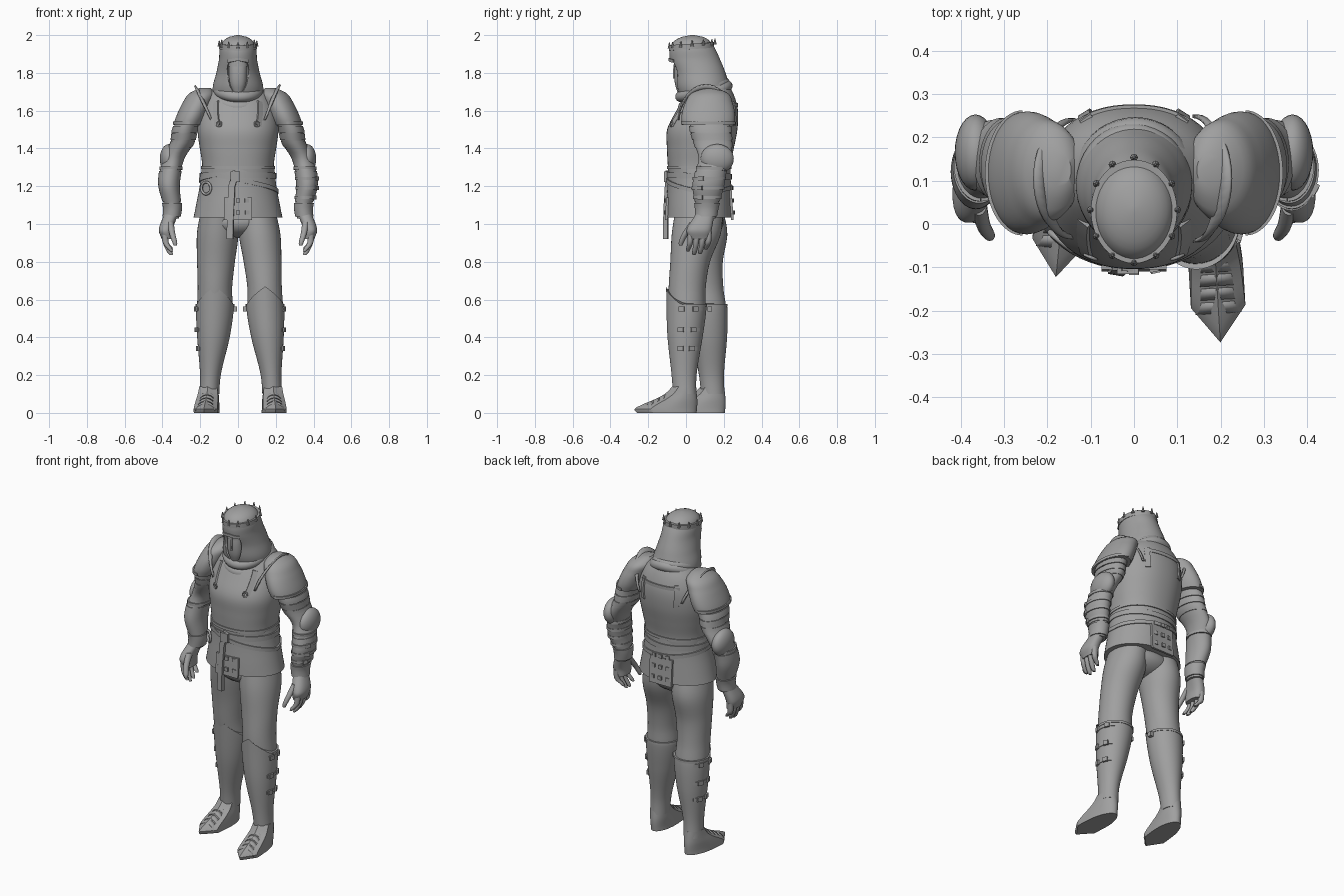
import bpy
from math import sin, cos, pi, radians, asin
from mathutils import Vector

cube = bpy.data.objects.get("Cube")
if cube:
    bpy.data.objects.remove(cube)

GREY = (0.35, 0.35, 0.35, 1)
steel = bpy.data.materials.new("steel_grey")
steel.use_nodes = True
steel.diffuse_color = GREY
steel.node_tree.nodes["Principled BSDF"].inputs["Base Color"].default_value = GREY


def finish(obj, name):
    obj.name = name
    obj.data.materials.append(steel)
    bpy.ops.object.select_all(action="DESELECT")
    obj.select_set(True)
    bpy.context.view_layer.objects.active = obj
    bpy.ops.object.shade_smooth_by_angle(angle=radians(40))
    return obj


def make(name, verts, faces):
    mesh = bpy.data.meshes.new(name)
    mesh.from_pydata(verts, [], faces)
    mesh.update()
    obj = bpy.data.objects.new(name, mesh)
    bpy.context.collection.objects.link(obj)
    return finish(obj, name)


def sample(prof, z):
    """Smoothly interpolate a profile of (z, x, y, half width, half depth)."""
    z = min(max(z, prof[0][0]), prof[-1][0])
    i = 0
    while i < len(prof) - 2 and z > prof[i + 1][0]:
        i += 1

    def slope(k, c):
        a, b = prof[max(k - 1, 0)], prof[min(k + 1, len(prof) - 1)]
        return (b[c] - a[c]) / (b[0] - a[0])
    p, q = prof[i], prof[i + 1]
    h = q[0] - p[0]
    t = (z - p[0]) / h
    e = t * t * (3 - 2 * t)
    return [p[c] * (1 - e) + q[c] * e + h * t * (1 - t) * ((1 - t) * slope(i, c) - t * slope(i + 1, c))
            for c in range(1, 5)]


def on(prof, ang, z, grow=0.0, power=2.0):
    """Point on a profile's surface; angle zero faces the front."""
    x, y, rx, ry = sample(prof, z)
    s, c = sin(ang), cos(ang)
    bend = (abs(s) ** power + abs(c) ** power) ** (-1 / power)
    return Vector((x + (rx + grow) * s * bend, y - (ry + grow) * c * bend, z))


def shell(name, prof, z0, z1, grow=0.0, n=40, rows=16, power=2.0, warp=None):
    verts = []
    for i in range(rows + 1):
        t = i / rows
        for j in range(n):
            a = 2 * pi * j / n
            p = on(prof, a, z0 + (z1 - z0) * t, grow, power)
            verts.append(warp(p, t, a) if warp else p)
    faces = [(i * n + j, i * n + (j + 1) % n, (i + 1) * n + (j + 1) % n, (i + 1) * n + j)
             for i in range(rows) for j in range(n)]
    faces += [tuple(reversed(range(n))), tuple(range(rows * n, rows * n + n))]
    return make(name, verts, faces)


def ribbon(name, prof, path, width, grow=0.008, steps=24, power=2.0):
    """Flat strap laid over a profile along a path of (degrees, height)."""
    def spot(t, g):
        u = min(max(t, 0), 1) * (len(path) - 1)
        k = min(int(u), len(path) - 2)
        (a0, h0), (a1, h1) = path[k], path[k + 1]
        f = u - k
        return on(prof, radians(a0 + (a1 - a0) * f), h0 + (h1 - h0) * f, g, power)
    verts, faces = [], []
    for i in range(steps + 1):
        t = i / steps
        low, high = spot(t, -0.01), spot(t, grow)
        along = spot(t + 0.01, grow) - spot(t - 0.01, grow)
        side = along.cross(high - low).normalized() * width / 2
        verts += [low - side, low + side, high + side, high - side]
    for i in range(steps):
        for j in range(4):
            k = (j + 1) % 4
            faces.append((4 * i + j, 4 * i + k, 4 * i + 4 + k, 4 * i + 4 + j))
    end = 4 * steps
    return make(name, verts, faces + [(3, 2, 1, 0), (end, end + 1, end + 2, end + 3)])


def sheet(name, edge_a, edge_b, thick=0.008):
    m = len(edge_a)
    obj = make(name, edge_a + edge_b, [(i, i + 1, m + i + 1, m + i) for i in range(m - 1)])
    obj.modifiers.new("thickness", "SOLIDIFY").thickness = thick
    return obj


def box(name, at, size, turn=0.0):
    bpy.ops.mesh.primitive_cube_add(size=1, location=at, rotation=(0, 0, turn))
    bpy.context.object.scale = size
    return finish(bpy.context.object, name)


def ring(name, at, major, minor, turn=(0, 0, 0), size=(1, 1, 1)):
    bpy.ops.mesh.primitive_torus_add(location=at, rotation=turn, major_radius=major, minor_radius=minor,
                                     major_segments=40, minor_segments=12)
    bpy.context.object.scale = size
    return finish(bpy.context.object, name)


def ball(name, at, size):
    bpy.ops.mesh.primitive_uv_sphere_add(segments=28, ring_count=16, location=at)
    bpy.context.object.scale = size
    return finish(bpy.context.object, name)


# Breastplate and backplate
TORSO = [(1.26, 0, .07, .19, .163), (1.32, 0, .07, .19, .167), (1.4, 0, .076, .202, .177),
         (1.5, 0, .086, .214, .186), (1.6, 0, .112, .2, .163), (1.68, 0, .125, .165, .13),
         (1.74, 0, .125, .11, .1)]
shell("cuirass", TORSO, 1.27, 1.74, n=56, rows=24, power=2.2)
ribbon("cuirass_lower_rim", TORSO, [(0, 1.3), (180, 1.3), (360, 1.3)], .016, .006, 64, 2.2)
ribbon("back_neck_rim", TORSO, [(140, 1.63), (220, 1.63)], .02, .005, 24, 2.2)

# Fauld, belts and studded flaps
SKIRT = [(1.02, 0, .071, .238, .178), (1.1, 0, .07, .222, .174), (1.2, 0, .07, .203, .168), (1.3, 0, .07, .192, .165)]
shell("fauld", SKIRT, 1.035, 1.3, n=56)
ribbon("waist_belt", SKIRT, [(0, 1.26), (180, 1.25), (360, 1.26)], .03, .006, 64)
ribbon("slanted_belt", SKIRT, [(-35, 1.26), (90, 1.17), (200, 1.2), (325, 1.26)], .022, .007, 64)
ribbon("hanging_belt_end", SKIRT, [(-3, 1.28), (-9, 1.2), (-10, .92)], .034, .014)
box("belt_knot", on(SKIRT, radians(-4), 1.25, .01), (.05, .02, .055))
ring("belt_ring", on(SKIRT, radians(-52), 1.19, .01), .032, .007, (pi / 2, 0, radians(-40)))
for label, middle, rows in (("front", 0, 2), ("back", 180, 3)):
    ribbon(label + "_flap", SKIRT, [(middle, 1.02), (middle, 1.14 + .04 * (rows - 2))], .15, .003)
    for col in (-1, 0, 1):
        for row in range(rows):
            a = radians(middle) + asin(col * .048 / .23)
            box(label + "_stud", on(SKIRT, a, 1.06 + row * .065, .006), (.022, .012, .022), a)

# Hood with a face opening, scarf folds and mask
HOOD = [(1.64, 0, .1, .125, .12), (1.72, 0, .09, .134, .14), (1.8, 0, .073, .115, .136), (1.87, 0, .048, .101, .133),
        (1.93, 0, .034, .096, .119), (1.97, 0, .032, .078, .093), (1.992, 0, .035, .043, .052), (2, 0, .035, .008, .01)]
hood = shell("hood", HOOD, 1.64, 2, n=56, rows=40)
OPENING = [(1.69, 0, -.1, .025, .07), (1.74, 0, -.1, .05, .08), (1.84, 0, -.1, .056, .09), (1.87, 0, -.1, .035, .08)]
cutter = shell("face_cutter", OPENING, 1.69, 1.87, n=32, rows=12, power=4)
cut = hood.modifiers.new("opening", "BOOLEAN")
cut.object, cut.solver = cutter, "EXACT"
bpy.context.view_layer.objects.active = hood
bpy.ops.object.modifier_apply(modifier=cut.name)
bpy.data.objects.remove(cutter)
MASK = [(1.69, 0, .008, .03, .05), (1.74, 0, .002, .046, .06), (1.8, 0, 0, .05, .062), (1.87, 0, 0, .05, .055)]
shell("face_mask", MASK, 1.69, 1.87, power=2.6)
ribbon("mask_brow", MASK, [(-70, 1.845), (70, 1.845)], .022, .005, 20, 2.6)
ribbon("mask_nose", MASK, [(0, 1.85), (0, 1.77)], .012, .007, 12, 2.6)
ribbon("hood_peak", HOOD, [(-32, 1.862), (0, 1.872), (32, 1.862)], .016, .007)
ring("scarf_upper_fold", (0, .088, 1.71), .108, .03, (.3, 0, .1), (.97, 1.1, 1))
ring("scarf_lower_fold", (0, .102, 1.675), .112, .032, (.46, .05, 0), (1, 1.1, 1))

# Crown
ribbon("crown_band", HOOD, [(0, 1.93), (180, 1.95), (360, 1.93)], .028, .006, 64)
for k in range(12):
    a = 2 * pi * k / 12
    tip = on(HOOD, a, 1.94) + Vector((sin(a) * .006, -cos(a) * .006, .016 - .01 * cos(a)))
    bpy.ops.mesh.primitive_cone_add(vertices=8, radius1=.009, radius2=.002, depth=.032, location=tip)
    finish(bpy.context.object, "crown_spike")

# Limb profiles for the left side
ARM = [(1.03, .352, .105, .04, .05), (1.09, .347, .11, .043, .056), (1.2, .365, .118, .053, .08),
       (1.28, .358, .132, .056, .08), (1.35, .338, .152, .056, .085), (1.43, .295, .142, .062, .1),
       (1.5, .28, .13, .064, .106), (1.6, .24, .122, .06, .1)]
PAULDRON = [(1.525, .262, .118, .08, .138), (1.56, .248, .118, .083, .142), (1.6, .232, .119, .082, .138),
            (1.64, .214, .121, .08, .126), (1.69, .19, .125, .07, .1), (1.72, .175, .125, .03, .04)]
LEG = [(.06, .183, -.005, .046, .055), (.2, .175, -.01, .049, .06), (.4, .156, -.004, .08, .086),
       (.55, .145, .005, .094, .097), (.66, .141, .006, .091, .098), (.8, .13, .022, .1, .105),
       (.95, .114, .055, .11, .13), (1.08, .1, .07, .095, .125)]
FOOT = [(0, 0, -.102, .063, .158), (.02, 0, -.108, .063, .166), (.045, 0, -.085, .061, .145),
        (.07, 0, -.055, .058, .115), (.1, 0, -.028, .053, .085), (.14, 0, -.01, .048, .062)]
PALM = [(.92, .374, .07, .03, .055), (.97, .382, .07, .037, .066), (1.05, .355, .1, .037, .05)]


def greave_top(p, t, a):
    front = max(0, 1 - min(a, 2 * pi - a) / 1.25)
    return p + Vector((0, -.007 * front * t * t, .095 * front * t ** 4))


def pointed_toe(p, t, a):
    rx = sample(FOOT, t * .14)[2]
    u = cos(a)
    if u > 0:
        p.x += (min(1, (1 - u) / .5) * rx - abs(sin(a)) * rx) * (1 if sin(a) > 0 else -1)
    return p


ball("pelvis", (0, .07, 1.01), (.18, .13, .085))
for side, label in ((1, "left_"), (-1, "right_")):
    def flip(prof, stride=0.0, lean=0.0):
        rear = side < 0
        return [(z, x * side + rear * lean * (1 - (z / 1.08) ** 2), y + rear * stride * (1 - (z / 1.08) ** 2), rx, ry)
                for z, x, y, rx, ry in prof]

    # Shoulder armour
    arm, pauldron = flip(ARM), flip(PAULDRON)
    shell(label + "pauldron", pauldron, 1.525, 1.72)
    ribbon(label + "pauldron_rim", pauldron, [(0, 1.535), (side * 180, 1.535)], .016, .005, 32)
    arc = [pi * k / 20 for k in range(21)]
    inner = [Vector((side * (.135 + .06 * sin(t)), .105 - .14 * cos(t), 1.55 + .15 * sin(t))) for t in arc]
    outer = [p + Vector((side * (.012 + .02 * sin(t)), 0, .036 * sin(t))) for p, t in zip(inner, arc)]
    sheet(label + "neck_guard", inner, outer)
    for a0, a1, face in ((30, 38, "front_"), (150, 144, "back_")):
        ribbon(label + face + "strap", TORSO, [(side * a0, 1.52), (side * a1, 1.65)], .03, .005, 16, 2.2)
    ring(label + "chest_ring", on(TORSO, side * radians(27), 1.53, .004, 2.2), .014, .004, (pi / 2, 0, side * .4))

    # Arm, lames, elbow guard, vambrace
    shell(label + "arm", arm, 1.03, 1.6, rows=28)
    for k in range(4):
        shell(label + "arm_lame", arm, 1.405 + k * .04, 1.44 + k * .04, .003 + .0015 * k, rows=3)
    ball(label + "elbow_guard", (side * .366, .165, 1.345), (.048, .088, .078))
    ribbon(label + "elbow_rim", arm, [(0, 1.3), (180, 1.29), (360, 1.3)], .016, .005, 48)
    shell(label + "vambrace", arm, 1.12, 1.28, .004, rows=8)
    for z in (1.14, 1.19, 1.24) if side > 0 else ():
        ribbon(label + "vambrace_strap", arm, [(0, z), (180, z), (360, z)], .016, .008, 48)
        box(label + "vambrace_buckle", on(arm, radians(60), z, .007), (.012, .028, .022), radians(-30))

    # Gauntlet and fingers
    shell(label + "gauntlet_cuff", arm, 1.04, 1.11, .008, rows=4)
    shell(label + "palm", flip(PALM), .92, 1.05, power=2.4, n=28)
    for k in range(4):
        y, low = .022 + k * .032, (.855, .835, .84, .865)[k]
        finger = [(low, .352, y - .012, .008, .008), (low + .012, .36, y - .01, .013, .012),
                  (.9, .382, y, .016, .0145), (.96, .386, y + .003, .018, .016)]
        shell(label + "finger", flip(finger), low, .96, n=14, rows=10)
    thumb = [(.885, .332, -.028, .008, .008), (.9, .334, -.026, .013, .013), (.95, .348, -.002, .016, .018),
             (1.01, .358, .045, .018, .025)]
    shell(label + "thumb", flip(thumb), .885, 1.01, n=14, rows=10)

    # Leg, pointed greave, buckles
    leg = flip(LEG, .15, .03)
    shell(label + "leg", leg, .06, 1.08, rows=36)
    shell(label + "greave", leg, .1, .575, .006, n=48, rows=30, warp=greave_top)
    ribbon(label + "greave_back_rim", leg, [(80, .57), (280, .57)], .014, .009, 32)
    for z in (.34, .44, .55):
        ribbon(label + "greave_strap", leg, [(side * 60, z), (side * 140, z)], .018, .009)
        for a in (75, 115):
            box(label + "greave_buckle", on(leg, side * radians(a), z, .008), (.016, .03, .026), side * radians(a - 90))
    box(label + "inner_buckle", on(leg, -side * radians(95), .55, .01), (.03, .024, .026))

    # Pointed sabaton with overlapping lames
    parts = [shell(label + "sabaton", FOOT, 0, .14, n=48, rows=14, warp=pointed_toe)]
    for k in range(4):
        y, high, wide = -.085 - .032 * k, .113 - .017 * k, .06 - .002 * k
        rear = [Vector((wide * cos(t), y, high * sin(t) ** .8)) for t in arc[1:-1]]
        fore = [p + Vector((0, -.026, -.014 * p.z / high)) for p in rear]
        parts.append(sheet(label + "sabaton_lame", rear, fore, .004))
    for part in parts:
        part.location = (.183, 0, 0) if side > 0 else (-.153, .15, 0)
        part.rotation_euler.z = .06 if side > 0 else -.1
